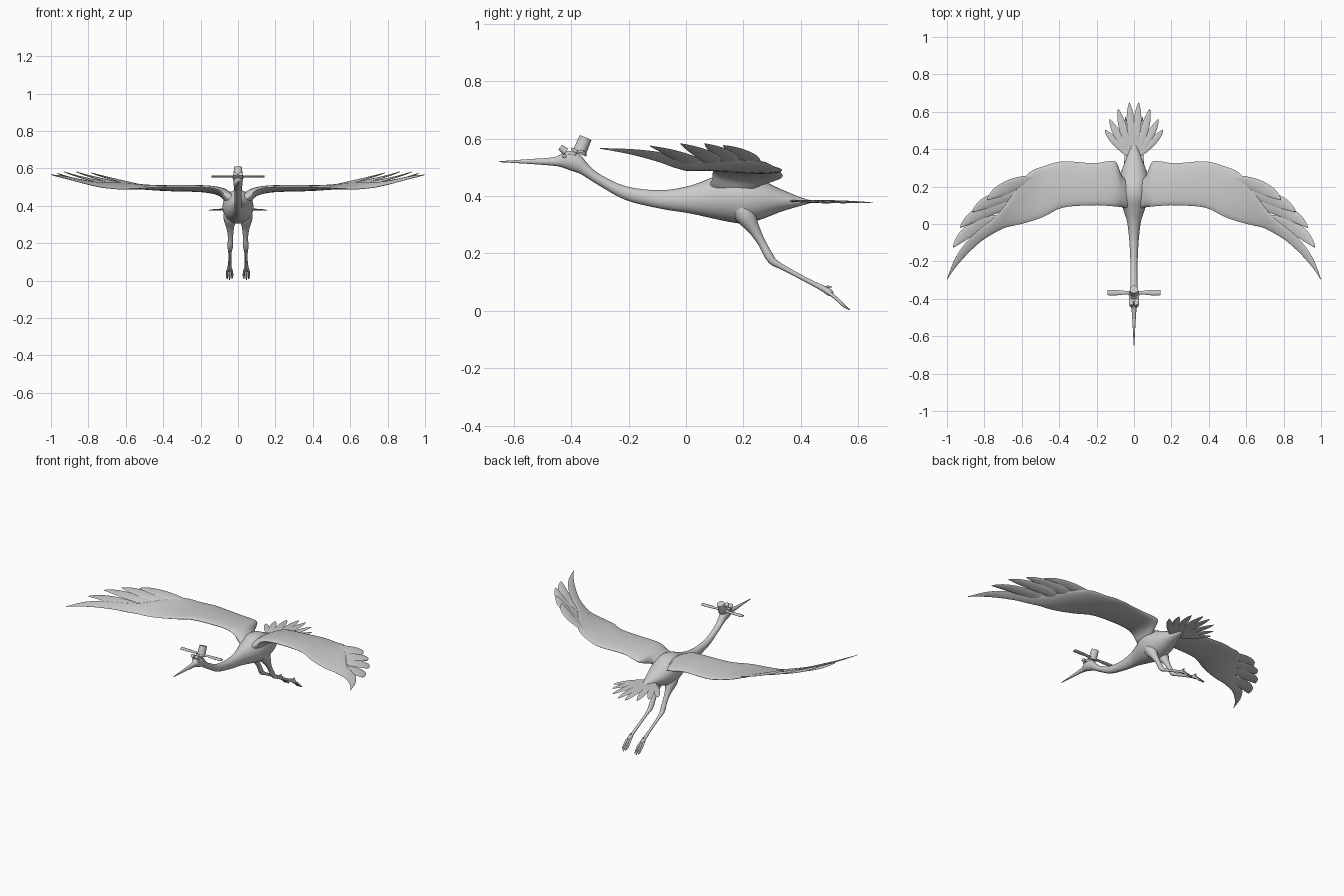
import bpy, bmesh, math
from mathutils import Vector, Matrix

cube = bpy.data.objects.get("Cube")
if cube:
    bpy.data.objects.remove(cube, do_unlink=True)

grey = bpy.data.materials.new("plain_grey")
grey.use_nodes = True
tone = (0.6, 0.6, 0.6, 1)
grey.diffuse_color = tone
grey.node_tree.nodes["Principled BSDF"].inputs["Base Color"].default_value = tone


def finish(name, bm, angle=60):
    bmesh.ops.recalc_face_normals(bm, faces=bm.faces)
    mesh = bpy.data.meshes.new(name)
    bm.to_mesh(mesh)
    bm.free()
    obj = bpy.data.objects.new(name, mesh)
    bpy.context.collection.objects.link(obj)
    mesh.materials.append(grey)
    bpy.ops.object.select_all(action='DESELECT')
    obj.select_set(True)
    bpy.context.view_layer.objects.active = obj
    bpy.ops.object.shade_smooth_by_angle(angle=math.radians(angle))
    return obj


def spline(a, b, c, d, t):
    return b + ((c - a) + (2*a - 5*b + 4*c - d)*t + (3*b - a - 3*c + d)*t*t) * (t/2)


def loft(name, sections, sides=16, steps=4, side=1, angle=60):
    """Skin elliptical sections (centre, half axis u, half axis v) with a smooth path."""
    sections = [[Vector(p) for p in s] for s in sections]
    last = len(sections) - 1
    rows = []
    for i in range(last):
        quad = [sections[min(max(i + k, 0), last)] for k in (-1, 0, 1, 2)]
        for k in range(steps):
            rows.append([spline(*[q[j] for q in quad], k / steps) for j in range(3)])
    rows.append(sections[-1])
    bm = bmesh.new()
    rings = []
    for c, u, v in rows:
        ring = []
        for k in range(sides):
            a = 2 * math.pi * k / sides
            p = c + u * math.cos(a) + v * math.sin(a)
            ring.append(bm.verts.new((p.x * side, p.y, p.z)))
        rings.append(ring)
    for r, s in zip(rings, rings[1:]):
        for k in range(sides):
            n = (k + 1) % sides
            bm.faces.new((r[k], r[n], s[n], s[k]))
    bm.faces.new(rings[0])
    bm.faces.new(rings[-1])
    return finish(name, bm, angle)


def tube(name, points, side=1, sides=12):
    """Round limb along (x, y, z, radius) points."""
    pos = [Vector(p[:3]) for p in points]
    secs = []
    for i, p in enumerate(points):
        t = (pos[min(i + 1, len(pos) - 1)] - pos[max(i - 1, 0)]).normalized()
        u = Vector((1, 0, 0))
        u = (u - t * u.dot(t)).normalized()
        secs.append((pos[i], u * p[3], t.cross(u) * p[3]))
    return loft(name, secs, sides, 3, side)


def feather(name, base, mid, tip, half, thick, tilt, side):
    """Curved flat leaf-shaped blade."""
    base, mid, tip = Vector(base), Vector(mid), Vector(tip)
    secs = []
    for t, w in ((0, .5), (.25, .85), (.5, 1), (.75, .85), (.92, .42), (1, .03)):
        c = base*(1 - t)**2 + mid*2*t*(1 - t) + tip*t*t
        d = (mid - base)*(1 - t) + (tip - mid)*t
        u = Vector((-d.y, d.x, 0)).normalized() * half * w
        u.z = u.y * tilt
        secs.append((c, u, (0, 0, thick * (0.3 + 0.7 * w))))
    return loft(name, secs, 10, 3, side)


def cylinder(name, centre, radius, top_radius, depth, tilt, sides=24):
    bm = bmesh.new()
    m = Matrix.Translation(centre) @ Matrix.Rotation(tilt, 4, 'X')
    bmesh.ops.create_cone(bm, cap_ends=True, segments=sides, radius1=radius,
                          radius2=top_radius, depth=depth, matrix=m)
    return finish(name, bm, 40)


# Beak, head, neck and body in one skin: y, top, bottom, half width
outline = [
    (-.65, .521, .518, .002), (-.55, .528, .512, .007), (-.46, .535, .505, .013),
    (-.43, .549, .499, .021), (-.40, .556, .488, .025), (-.37, .545, .478, .023),
    (-.34, .510, .460, .020), (-.30, .476, .435, .018), (-.21, .434, .386, .019),
    (-.09, .420, .356, .025), (.01, .435, .340, .037), (.08, .460, .325, .058),
    (.14, .483, .312, .077), (.20, .483, .304, .083), (.26, .457, .318, .074),
    (.33, .424, .345, .050), (.40, .395, .366, .022), (.43, .386, .374, .008)]
loft("body", [((0, y, (t + b) / 2), (w, 0, 0), (0, 0, (t - b) / 2))
              for y, t, b, w in outline], 24, 4)

# Wing: x, leading y, trailing y, leading z, trailing z, half thickness
wing = [
    (.03, .08, .23, .43, .43, .035), (.065, .09, .26, .455, .45, .036),
    (.095, .093, .33, .482, .465, .024), (.14, .097, .335, .496, .475, .018),
    (.22, .100, .325, .500, .485, .017), (.38, .088, .335, .500, .490, .016),
    (.48, .040, .310, .497, .500, .014), (.56, .012, .275, .492, .517, .012),
    (.63, -.006, .190, .490, .525, .010), (.69, -.02, .10, .494, .525, .009),
    (.75, -.05, .03, .503, .525, .008), (.82, -.095, -.025, .519, .535, .006),
    (.90, -.17, -.10, .540, .553, .005), (.96, -.24, -.19, .555, .562, .004),
    (1.0, -.30, -.296, .565, .566, .001)]
# Separate flight feathers: base, bend, tip
flight = [
    ((.50, .245, .505), (.68, .22, .540), (.785, .13, .576)),
    ((.56, .165, .508), (.75, .16, .538), (.865, .065, .582)),
    ((.61, .10, .507), (.81, .105, .535), (.93, -.02, .582)),
    ((.66, .03, .506), (.86, .025, .530), (.967, -.125, .574))]
# Tail feather tips and their half widths
tail = [(.025, .65, .022), (.085, .615, .022), (.13, .56, .021), (.156, .505, .019)]

for side, word in ((1, "left"), (-1, "right")):
    loft(word + "_wing", [
        ((x, (a + b) / 2, (c + d) / 2), (0, (b - a) / 2, (d - c) / 2), (0, 0, t))
        for x, a, b, c, d, t in wing], 20, 4, side)
    for i, (base, mid, tip) in enumerate(flight):
        feather(f"{word}_flight_feather_{i + 1}", base, mid, tip, .034, .005, .25, side)
    for i, (x, y, half) in enumerate(tail):
        feather(f"{word}_tail_feather_{i + 1}", (x * .12, .36, .383),
                (x * .65, (y + .36) / 2, .384 - i * .001), (x, y, .376), half, .004, 0, side)

    # Leg with thigh, ankle joint and shank
    tube(word + "_leg", [
        (.040, .175, .385, .030), (.042, .205, .335, .036), (.042, .236, .285, .021),
        (.040, .265, .235, .014), (.041, .288, .192, .015), (.042, .305, .170, .013),
        (.043, .34, .150, .009), (.044, .42, .107, .008), (.045, .475, .079, .010),
        (.045, .50, .064, .012), (.045, .512, .056, .004)], side)
    # Three trailing toes and a short hind toe
    for spread in (-1, 0, 1):
        tube(f"{word}_toe_{spread + 2}", [
            (.045 + spread * .004, .485, .072, .007),
            (.045 + spread * .013, .52, .046, .006),
            (.045 + spread * .014, .548, .019, .005),
            (.045 + spread * .011, .57 - abs(spread) * .008, .004 + abs(spread) * .005, .002)],
            side, 8)
    tube(word + "_hind_toe", [(.045, .475, .078, .006), (.045, .495, .084, .004),
                              (.045, .508, .083, .001)], side, 8)

    # Eye and forehead goggle
    bm = bmesh.new()
    bmesh.ops.create_uvsphere(bm, u_segments=12, v_segments=8, radius=.007,
                              matrix=Matrix.Translation((side * .019, -.423, .538)))
    finish(word + "_eye", bm)
    cylinder(word + "_goggle", (side * .014, -.428, .562), .013, .011, .026, .9, 16)

    # Flat paddle blade sticking out beside the hat
    loft(word + "_blade", [
        ((x, -.367, .556), (0, w, 0), (0, 0, .005))
        for x, w in ((.0, .009), (.05, .010), (.09, .014), (.137, .014), (.143, .010))],
        12, 3, side, 40)

# Hat, its brim and the goggle strap
cylinder("hat_crown", (0, -.360, .578), .024, .022, .056, -.4)
cylinder("hat_brim", (0, -.373, .553), .029, .029, .010, -.4)
cylinder("goggle_strap", (0, -.402, .549), .026, .025, .014, -.1)
